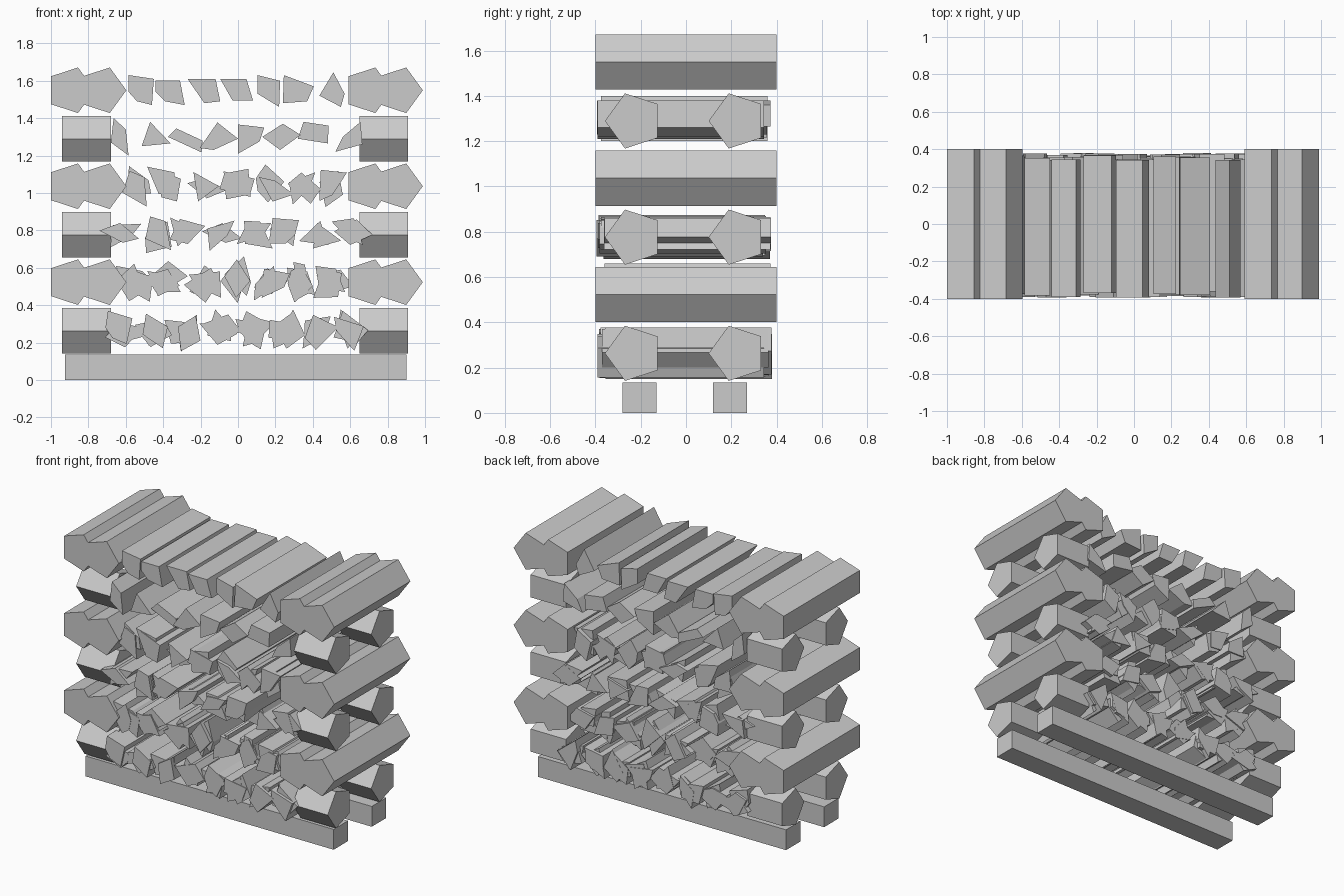
import bpy, bmesh, math, random
from mathutils import Matrix, Vector

if "Cube" in bpy.data.objects:
    bpy.data.objects.remove(bpy.data.objects["Cube"])

random.seed(7)


def prism(name, pts, a, b, axis='Y'):
    """Extrude a cross-section from a to b. pts are (x, z) for Y, (y, z) for X."""
    place = (lambda u, v, t: (u, t, v)) if axis == 'Y' else (lambda u, v, t: (t, u, v))
    bm = bmesh.new()
    ring_a = [bm.verts.new(place(u, v, a)) for u, v in pts]
    ring_b = [bm.verts.new(place(u, v, b)) for u, v in pts]
    n = len(pts)
    bm.faces.new(ring_a)
    bm.faces.new(ring_b)
    for i in range(n):
        j = (i + 1) % n
        bm.faces.new((ring_a[i], ring_a[j], ring_b[j], ring_b[i]))
    bmesh.ops.recalc_face_normals(bm, faces=bm.faces)
    me = bpy.data.meshes.new(name)
    bm.to_mesh(me)
    bm.free()
    ob = bpy.data.objects.new(name, me)
    bpy.context.collection.objects.link(ob)
    return ob


def pentagon(u, v, sign, r=0.128):
    """Five-sided log section with its point towards sign."""
    return [(u + sign * r * math.cos(math.tau * i / 5),
             v + r * math.sin(math.tau * i / 5)) for i in range(5)]


# Base rails
for y0, y1 in ((-0.28, -0.13), (0.12, 0.27)):
    prism("base_rail", [(y0, 0), (y1, 0), (y1, 0.135), (y0, 0.135)], -0.925, 0.90, 'X')

# Crib ends: short logs along x on odd layers, long logs along y on even layers
for k in range(3):
    z = 0.263 + 0.513 * k
    for x0, x1 in ((-0.94, -0.68), (0.65, 0.91)):
        for y in (-0.23, 0.228):
            prism("cross_log", pentagon(y, z, -1), x0, x1, 'X')
    z = 0.523 + 0.513 * k
    for x in (-0.895, -0.725, 0.695, 0.86):
        prism("end_log", pentagon(x, z, 1), -0.4, 0.4)

# Split firewood sections for the two top layers
top = [
    [(-.585, 1.63), (-.45, 1.61), (-.46, 1.47), (-.54, 1.49), (-.585, 1.54)],
    [(-.44, 1.60), (-.31, 1.60), (-.285, 1.47), (-.39, 1.49), (-.44, 1.54)],
    [(-.27, 1.61), (-.12, 1.61), (-.095, 1.49), (-.18, 1.48)],
    [(-.095, 1.61), (.045, 1.61), (.08, 1.495), (-.03, 1.495)],
    [(.105, 1.63), (.225, 1.60), (.22, 1.46), (.105, 1.53)],
    [(.245, 1.63), (.405, 1.57), (.37, 1.49), (.24, 1.48)],
    [(.51, 1.645), (.57, 1.53), (.55, 1.46), (.435, 1.52)],
]
upper = [
    [(-.665, 1.40), (-.60, 1.34), (-.585, 1.20), (-.68, 1.27)],
    [(-.47, 1.38), (-.36, 1.265), (-.515, 1.25)],
    [(-.33, 1.345), (-.19, 1.28), (-.195, 1.217), (-.375, 1.30)],
    [(-.11, 1.377), (0, 1.29), (-.13, 1.23), (-.205, 1.24)],
    [(0, 1.366), (.14, 1.35), (.115, 1.275), (0, 1.21)],
    [(.24, 1.37), (.335, 1.31), (.225, 1.23), (.13, 1.30)],
    [(.35, 1.38), (.485, 1.36), (.48, 1.265), (.32, 1.29)],
    [(.655, 1.38), (.665, 1.26), (.52, 1.22), (.56, 1.30)],
]


def firewood(pts):
    """One split piece, pushed a little in or out of the stack."""
    shift = random.uniform(-0.025, 0.015)
    prism("split_firewood", pts, -0.37 + shift, 0.365 + shift)


for pts in top + upper:
    firewood(pts)

# Lower layers: tangled bundles that reuse the same sections, turned at random
odd = (-.62, -.45, -.28, -.10, .08, .26, .435, .59)
even = (-.54, -.38, -.18, 0, .17, .34, .505)
for z, xs, count in ((0.265, odd, 3), (0.53, even, 3), (0.78, odd, 2), (1.04, even, 2)):
    for x in xs:
        for c in range(count):
            sec = [Vector(p) for p in random.choice(top + upper)]
            mid = sum(sec, Vector((0, 0))) / len(sec)
            rot = Matrix.Rotation(random.uniform(0, math.tau), 2)
            off = Vector((x + random.uniform(-.03, .03), z + random.uniform(-.02, .02)))
            firewood([tuple(rot @ (p - mid) + off) for p in sec])
